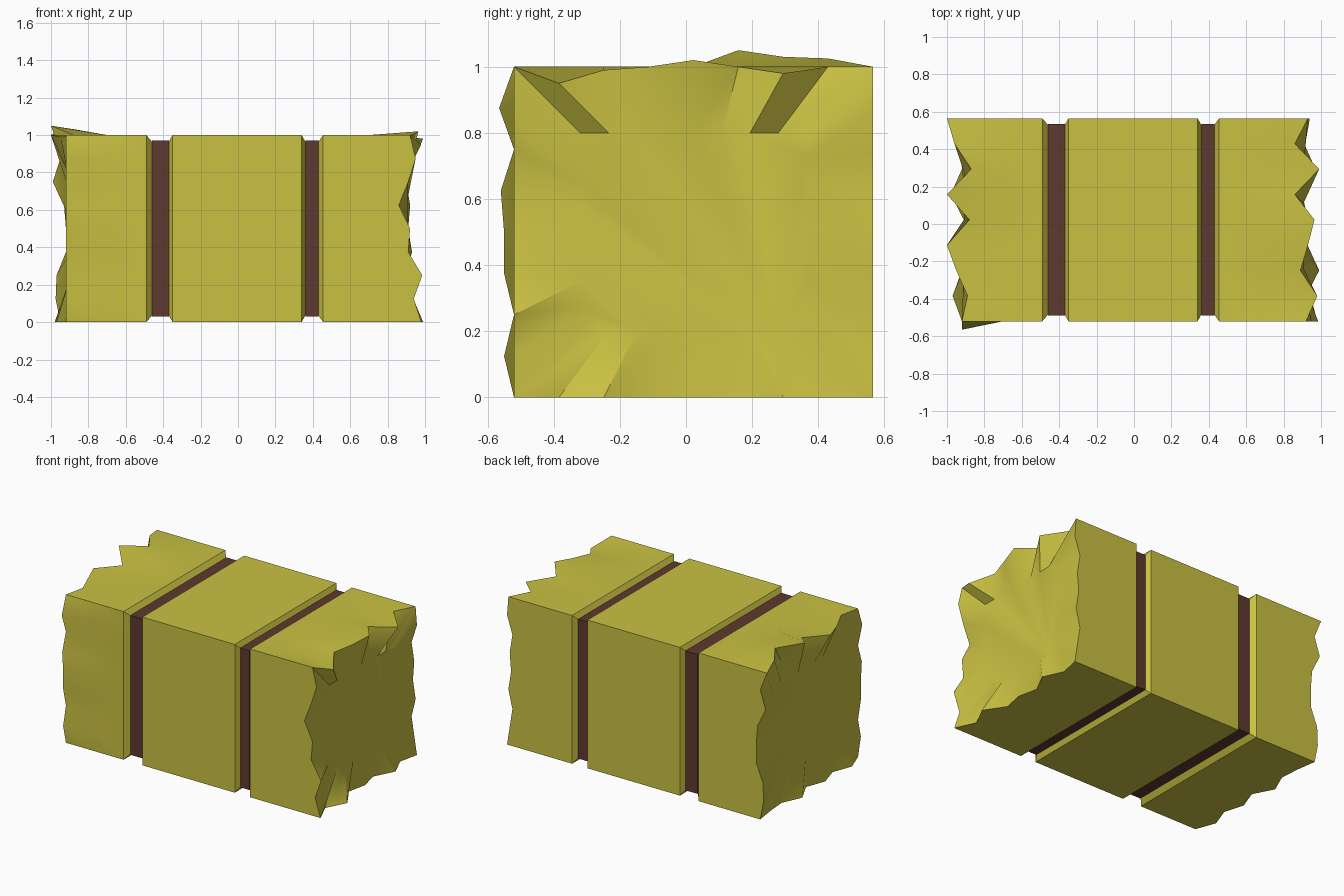
import bpy, bmesh

if "Cube" in bpy.data.objects:
    bpy.data.objects.remove(bpy.data.objects["Cube"])

Y0, Y1, H, N = -0.52, 0.565, 1.0, 8   # bale cross-section, points per side


def material(name, rgb):
    m = bpy.data.materials.new(name)
    m.diffuse_color = (*rgb, 1)
    m.use_nodes = True
    m.node_tree.nodes["Principled BSDF"].inputs["Base Color"].default_value = m.diffuse_color
    return m


straw = material("straw yellow", (0.59, 0.535, 0.055))
brown = material("twine brown", (0.11, 0.042, 0.028))


def section(inset):
    """Perimeter points (y, z) with outward direction: bottom, back, top, front."""
    a, b, c, d = Y0 + inset, Y1 - inset, inset, H - inset
    corners = [(a, c), (b, c), (b, d), (a, d)]
    outs = [(0, -1), (1, 0), (0, 1), (-1, 0)]
    pts = []
    for s in range(4):
        p, q = corners[s], corners[(s + 1) % 4]
        for k in range(N):
            t = k / N
            pts.append((p[0] + (q[0] - p[0]) * t, p[1] + (q[1] - p[1]) * t, outs[s]))
    return pts


# Ragged ends: distance from the middle, and outward flare, around the perimeter
right_x = [.98, .92, .99, .90, .93, .90, .97, .91,
           .94, .92, .90, .93, .91, .92, .90, .94,
           .93, .86, .99, .86, .965, .93, .89, .98,
           .92, .95, .91, .86, .92, .91, .985, .94]
left_x = [.92, .97, .92, .96, .91, .98, .92, .93,
          .95, .975, .97, .92, .92, .93, .99, .95,
          1.0, .96, .87, 1.0, .88, 1.0, .95, .89,
          .92, .92, .92, .92, .92, .92, .92, .92]
right_out = {18: -.02, 20: .02, 22: -.01, 23: -.05}
left_out = {17: .025, 18: .03, 19: .05, 22: -.01,
            25: .045, 27: .04, 28: .03, 29: .03, 31: .03}

# Bale body: rings along x, with two shallow chamfered grooves
bm = bmesh.new()


def plain_ring(x, inset=0.0):
    return [bm.verts.new((x, y, z)) for y, z, _ in section(inset)]


def rim(side, xs, flare):
    return [bm.verts.new((side * xs[i], y + o[0] * flare.get(i, 0), z + o[1] * flare.get(i, 0)))
            for i, (y, z, o) in enumerate(section(0))]


rings = [plain_ring(-.91, .2), rim(-1, left_x, left_out)]
for x, inset in [(-.70, 0), (-.49, 0), (-.46, .035), (-.37, .035), (-.35, 0),
                 (.34, 0), (.36, .035), (.43, .035), (.455, 0), (.70, 0)]:
    rings.append(plain_ring(x, inset))
rings += [rim(1, right_x, right_out), plain_ring(.905, .2)]
for r, q in zip(rings, rings[1:]):
    for i in range(4 * N):
        j = (i + 1) % (4 * N)
        bm.faces.new((r[i], r[j], q[j], q[i]))
bm.faces.new(rings[0])
bm.faces.new(rings[-1])
bmesh.ops.recalc_face_normals(bm, faces=bm.faces)
mesh = bpy.data.meshes.new("hay_bale")
bm.to_mesh(mesh)
bm.free()
mesh.materials.append(straw)
bale = bpy.data.objects.new("hay_bale", mesh)
bpy.context.collection.objects.link(bale)
bpy.context.view_layer.objects.active = bale
bale.select_set(True)
bpy.ops.object.shade_smooth_by_angle(angle=0.6)

# Twine bands lying in the grooves
for name, xa, xb in [("left_band", -.46, -.37), ("right_band", .36, .43)]:
    bpy.ops.mesh.primitive_cube_add(size=1, location=((xa + xb) / 2, (Y0 + Y1) / 2, H / 2))
    band = bpy.context.object
    band.name = name
    band.scale = (xb - xa, Y1 - Y0 - .06, H - .06)
    band.data.materials.append(brown)
